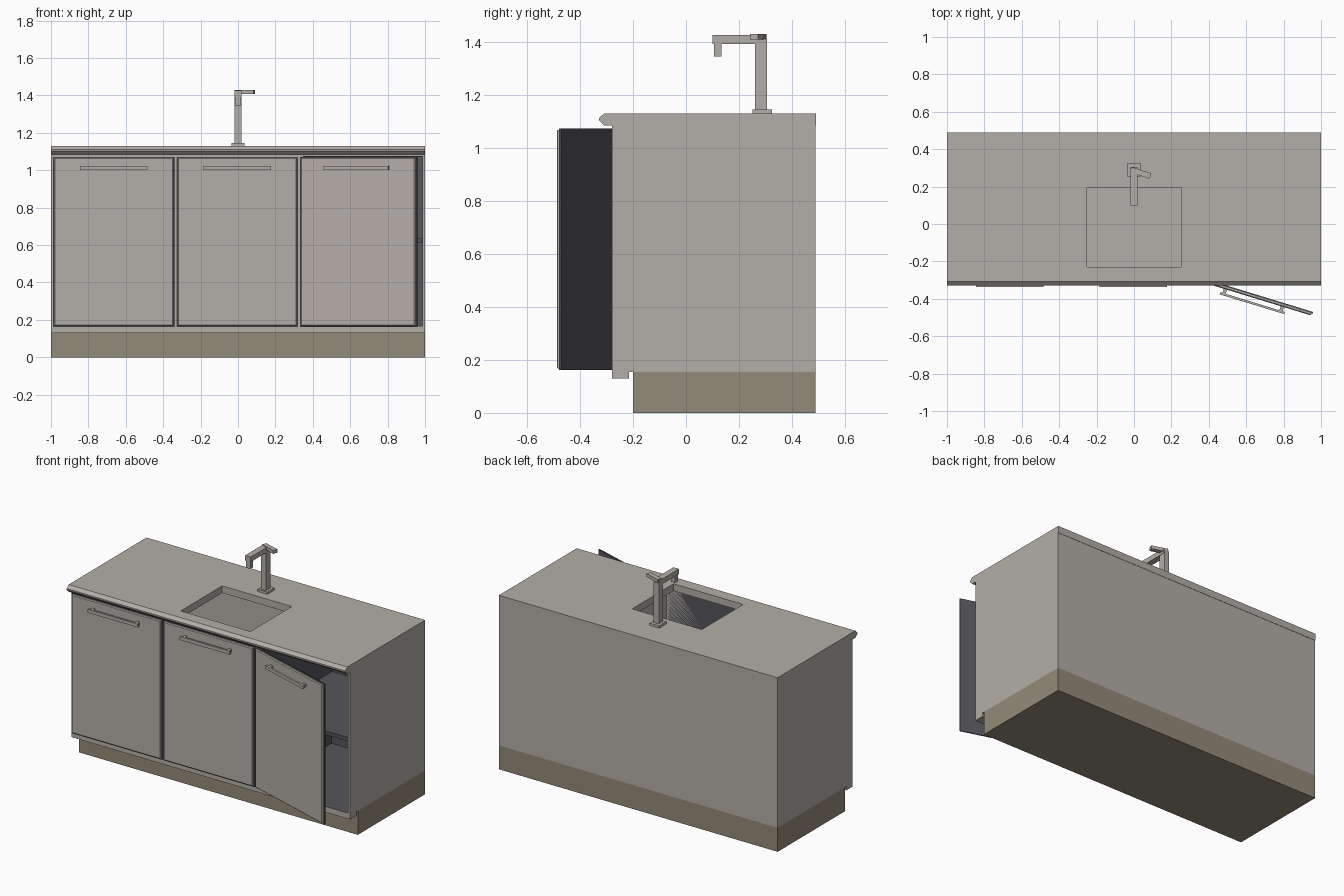
import bpy, bmesh
from math import radians
from mathutils import Matrix, Vector

old = bpy.data.objects.get("Cube")
if old:
    bpy.data.objects.remove(old)


def material(name, rgb):
    m = bpy.data.materials.new(name)
    m.use_nodes = True
    m.diffuse_color = (*rgb, 1)
    m.node_tree.nodes["Principled BSDF"].inputs["Base Color"].default_value = (*rgb, 1)
    return m


GREY = material("warm_grey", (0.45, 0.42, 0.385))
DARK = material("charcoal", (0.092, 0.092, 0.106))
TAN = material("plinth_tan", (0.296, 0.254, 0.188))


def finish(name, bm, *mats):
    mesh = bpy.data.meshes.new(name)
    bm.to_mesh(mesh)
    bm.free()
    for m in mats:
        mesh.materials.append(m)
    obj = bpy.data.objects.new(name, mesh)
    bpy.context.collection.objects.link(obj)
    return obj


def box_bm(lo, hi):
    lo, hi = Vector(lo), Vector(hi)
    bm = bmesh.new()
    bmesh.ops.create_cube(bm, size=1)
    for v in bm.verts:
        v.co = [(lo[i] + hi[i]) / 2 + v.co[i] * (hi[i] - lo[i]) for i in range(3)]
    bm.normal_update()
    return bm


def box(name, lo, hi, mat=GREY, matrix=None):
    obj = finish(name, box_bm(lo, hi), mat)
    if matrix:
        obj.data.transform(matrix)
    return obj


def facing(bm, direction):
    return [f for f in bm.faces if f.normal.dot(Vector(direction)) > 0.9]


def recess(bm, face, rim, depth):
    """Inset a face by rim, then sink it; returns rim faces and wall faces."""
    ring = bmesh.ops.inset_region(bm, faces=[face], thickness=rim)["faces"]
    walls = bmesh.ops.inset_region(bm, faces=[face], thickness=0.0005, depth=-depth)["faces"]
    return ring, walls


# Plinth and cabinet shell, open under the worktop
box("plinth", (-1, -0.2, 0), (1, 0.488, 0.155), TAN)
box("bottom_lip", (-1, -0.28, 0.13), (1, -0.215, 0.156))

bm = box_bm((-1, -0.28, 0.155), (0.335, 0.488, 1.085))
bmesh.ops.delete(bm, geom=facing(bm, (0, 0, 1)), context="FACES")
finish("closed_cabinets", bm, GREY)

bm = box_bm((0.335, -0.28, 0.155), (1, 0.488, 1.085))
front = facing(bm, (0, -1, 0))[0]
_, walls = recess(bm, front, 0.018, 0.74)
for f in walls + [front]:
    f.material_index = 1
finish("open_cabinet", bm, GREY, DARK)
box("shelf", (0.353, -0.24, 0.61), (0.982, 0.46, 0.635), DARK)

# Worktop with a bevelled nose and a cut-out for the sink
profile = [(0.49, 1.084), (0.49, 1.13), (-0.308, 1.13), (-0.328, 1.112),
           (-0.328, 1.103), (-0.308, 1.084)]
bm = bmesh.new()
end = bm.faces.new([bm.verts.new((-1, y, z)) for y, z in profile])
side = bmesh.ops.extrude_face_region(bm, geom=[end], use_keep_orig=True)["geom"]
bmesh.ops.translate(bm, vec=(2, 0, 0),
                    verts=[g for g in side if isinstance(g, bmesh.types.BMVert)])
bmesh.ops.recalc_face_normals(bm, faces=bm.faces)
worktop = finish("worktop", bm, GREY)

SINK_LO, SINK_HI = (-0.25, -0.23), (0.25, 0.195)
cutter = box("sink_cutter", (*SINK_LO, 1), (*SINK_HI, 1.2))
cutter.hide_render = True
cut = worktop.modifiers.new("sink_hole", "BOOLEAN")
cut.operation = "DIFFERENCE"
cut.solver = "EXACT"
cut.object = cutter
bpy.context.view_layer.objects.active = worktop
bpy.ops.object.modifier_apply(modifier=cut.name)
bpy.data.objects.remove(cutter)

# Sink bowl with a dark rim just below the worktop
bm = bmesh.new()
(x0, y0), (x1, y1) = SINK_LO, SINK_HI
bowl = bm.faces.new([bm.verts.new((x, y, 1.122))
                     for x, y in ((x0, y0), (x1, y0), (x1, y1), (x0, y1))])
bm.normal_update()
ring, _ = recess(bm, bowl, 0.018, 0.3)
for f in ring:
    f.material_index = 1
finish("sink", bm, GREY, DARK)


# Doors, built at their hinge: dark backing, bevelled front panel, bar handle
def door(name, hinge_x, angle):
    place = Matrix.Translation((hinge_x, -0.28, 0)) @ Matrix.Rotation(radians(angle), 4, "Z")
    box(name + "_backing", (0, -0.008, 0.162), (0.652, 0, 1.072), DARK, place)
    bm = box_bm((0.006, -0.021, 0.168), (0.646, -0.008, 1.067))
    rim = {e for f in facing(bm, (0, -1, 0)) for e in f.edges}
    bmesh.ops.bevel(bm, geom=list(rim), offset=0.005, segments=1, affect="EDGES")
    finish(name + "_panel", bm, GREY).data.transform(place)
    box(name + "_handle_bar", (0.146, -0.056, 1.0), (0.506, -0.044, 1.022), GREY, place)
    for i, x in enumerate((0.158, 0.476)):
        box(f"{name}_handle_post_{i + 1}", (x, -0.046, 1.002), (x + 0.018, -0.019, 1.02),
            GREY, place)


door("right_door", -0.99, 0)
door("middle_door", -0.33, 0)
door("left_open_door", 0.335, -17)

# Square tap with a side lever
box("tap_base", (-0.035, 0.25, 1.129), (0.035, 0.325, 1.145))
box("tap_column", (-0.018, 0.26, 1.144), (0.018, 0.305, 1.41))
box("tap_spout", (-0.02, 0.1, 1.392), (0.02, 0.298, 1.425))
box("tap_outlet", (-0.015, 0.105, 1.345), (0.015, 0.133, 1.393))
lever_place = Matrix.Translation((0, 0.285, 0)) @ Matrix.Rotation(radians(-18), 4, "Z")
box("tap_lever", (-0.015, -0.015, 1.408), (0.092, 0.015, 1.43), GREY, lever_place)
